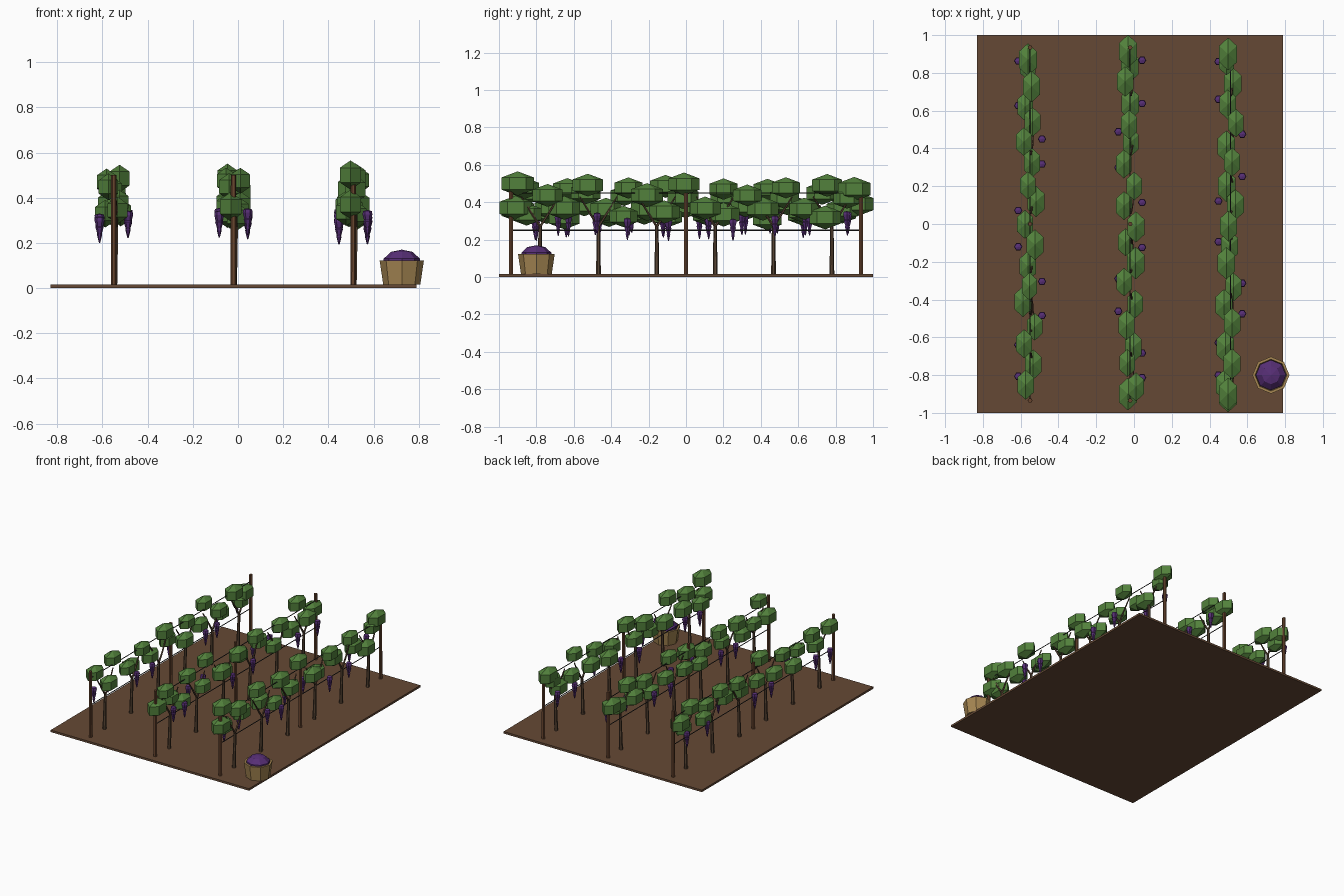
import bpy, bmesh, math, random
from mathutils import Matrix, Vector

if "Cube" in bpy.data.objects:
    bpy.data.objects.remove(bpy.data.objects["Cube"])

random.seed(11)


def material(name, rgb):
    m = bpy.data.materials.new(name)
    m.diffuse_color = (*rgb, 1)
    m.use_nodes = True
    m.node_tree.nodes["Principled BSDF"].inputs["Base Color"].default_value = m.diffuse_color
    return m


SOIL = material("soil", (0.13, 0.066, 0.035))
WOOD = material("post_wood", (0.14, 0.06, 0.028))
BARK = material("bark", (0.10, 0.06, 0.035))
WIRE = material("wire", (0.03, 0.03, 0.03))
LEAF = material("leaf", (0.085, 0.22, 0.045))
GRAPE = material("grape", (0.095, 0.028, 0.18))
STRAW = material("basket", (0.38, 0.24, 0.085))


def finish(name, bm, mat):
    bmesh.ops.recalc_face_normals(bm, faces=bm.faces)
    me = bpy.data.meshes.new(name)
    bm.to_mesh(me)
    bm.free()
    me.materials.append(mat)
    ob = bpy.data.objects.new(name, me)
    bpy.context.collection.objects.link(ob)
    return ob


def lathe(bm, profile, n, mat=Matrix(), phase=0.0):
    """Turn (radius, height) points round z with n sides; radius 0 makes a pole."""
    rings = []
    for r, z in profile:
        if r == 0:
            rings.append([bm.verts.new(mat @ Vector((0, 0, z)))])
        else:
            rings.append([bm.verts.new(mat @ Vector((
                r * math.cos(phase + math.tau * i / n),
                r * math.sin(phase + math.tau * i / n), z))) for i in range(n)])
    for a, b in zip(rings, rings[1:]):
        for i in range(n):
            j = (i + 1) % n
            if len(a) == 1:
                bm.faces.new((a[0], b[i], b[j]))
            elif len(b) == 1:
                bm.faces.new((a[i], a[j], b[0]))
            else:
                bm.faces.new((a[i], a[j], b[j], b[i]))


def rod(bm, p, q, r1, r2, n):
    p, q = Vector(p), Vector(q)
    d = q - p
    m = Matrix.Translation(p) @ d.to_track_quat('Z', 'Y').to_matrix().to_4x4()
    lathe(bm, [(0, 0), (r1, 0), (r2, d.length), (0, d.length)], n, m)


def clump(bm, x, y, z, f=1.0):
    """Six-sided leaf clump, pointed along the row."""
    m = Matrix.Translation((x, y, z)) @ Matrix.Diagonal((.063 * f, .1 * f, .065 * f, 1))
    lathe(bm, [(0, -1), (.866, -.5), (.866, .5), (0, 1)], 6, m, math.pi / 2)


# soil slab
bm = bmesh.new()
bmesh.ops.create_cube(bm, size=1, matrix=Matrix.Translation((-0.02, 0, 0.0075))
                      @ Matrix.Diagonal((1.62, 2, 0.015, 1)))
finish("soil", bm, SOIL)

# tiered bunch profile
BUNCH = [(0, .005), (.019, 0), (.022, -.015), (.015, -.04), (.018, -.045), (.009, -.075),
         (.011, -.08), (.003, -.112), (0, -.114)]
# clump heights cycle along each row, starting at a different step per row
HEIGHTS = (.48, .37, .32, .43, .35)

for k, (tag, x) in enumerate(zip(("left", "middle", "right"), (-.55, -.02, .51))):
    # posts
    bm = bmesh.new()
    for y in (-.935, 0, .935):
        rod(bm, (x, y, .01), (x, y, .5), .013, .012, 6)
    finish(tag + "_posts", bm, WOOD)

    # trellis wires
    bm = bmesh.new()
    for z in (.25, .45):
        rod(bm, (x, -.935, z), (x, .935, z), .003, .003, 5)
    finish(tag + "_wires", bm, WIRE)

    vines, leaves, grapes = bmesh.new(), bmesh.new(), bmesh.new()
    for i in range(6):
        # trunk with forked arms
        y = -.78 + .312 * i
        top = (x + .012, y, .27)
        rod(vines, (x + .004, y, .01), top, .013, .009, 6)
        for s in (-1, 1):
            mid = (x + .012, y + s * .045, .34)
            rod(vines, top, mid, .007, .006, 5)
            rod(vines, mid, (x + .005, y + s * .10, .43), .006, .004, 5)

    # leaf clumps along the row
    for i in range(17):
        y = -.85 + .106 * i + random.uniform(-.015, .015)
        side = (-1, 1)[(i + k) % 2] * random.uniform(0, .035)
        z = HEIGHTS[(i + 2 * k + 3) % 5] + random.uniform(-.012, .02)
        clump(leaves, x + side - .004, y, z, random.uniform(.84, 1))

    # stacked clumps at the row ends
    for y, z in [[(.87, .39)], [(.915, .39), (-.9, .36)], [(-.9, .5), (-.91, .37), (.9, .47)]][k]:
        clump(leaves, x - .012, y, z)

    # grape bunches hanging on either side
    for i in range(10):
        s = (-1, 1)[(i // 2 + k) % 2]
        m = Matrix.Translation((x + s * .063, -.83 + .185 * i + random.uniform(-.04, .04),
                                random.uniform(.305, .35)))
        lathe(grapes, BUNCH, 6, m)
    finish(tag + "_vines", vines, BARK)
    finish(tag + "_foliage", leaves, LEAF)
    finish(tag + "_grapes", grapes, GRAPE)

# harvest basket, open with a rim
at = Matrix.Translation((.725, -.8, 0))
bm = bmesh.new()
lathe(bm, [(0, .015), (.082, .015), (.098, .122), (.084, .122), (.08, .1), (0, .1)], 8, at)
finish("basket", bm, STRAW)

# heap of grapes in the basket
bm = bmesh.new()
lathe(bm, [(0, .1), (.08, .1), (.08, .13), (.048, .16), (0, .17)], 8, at)
finish("basket_grapes", bm, GRAPE)
